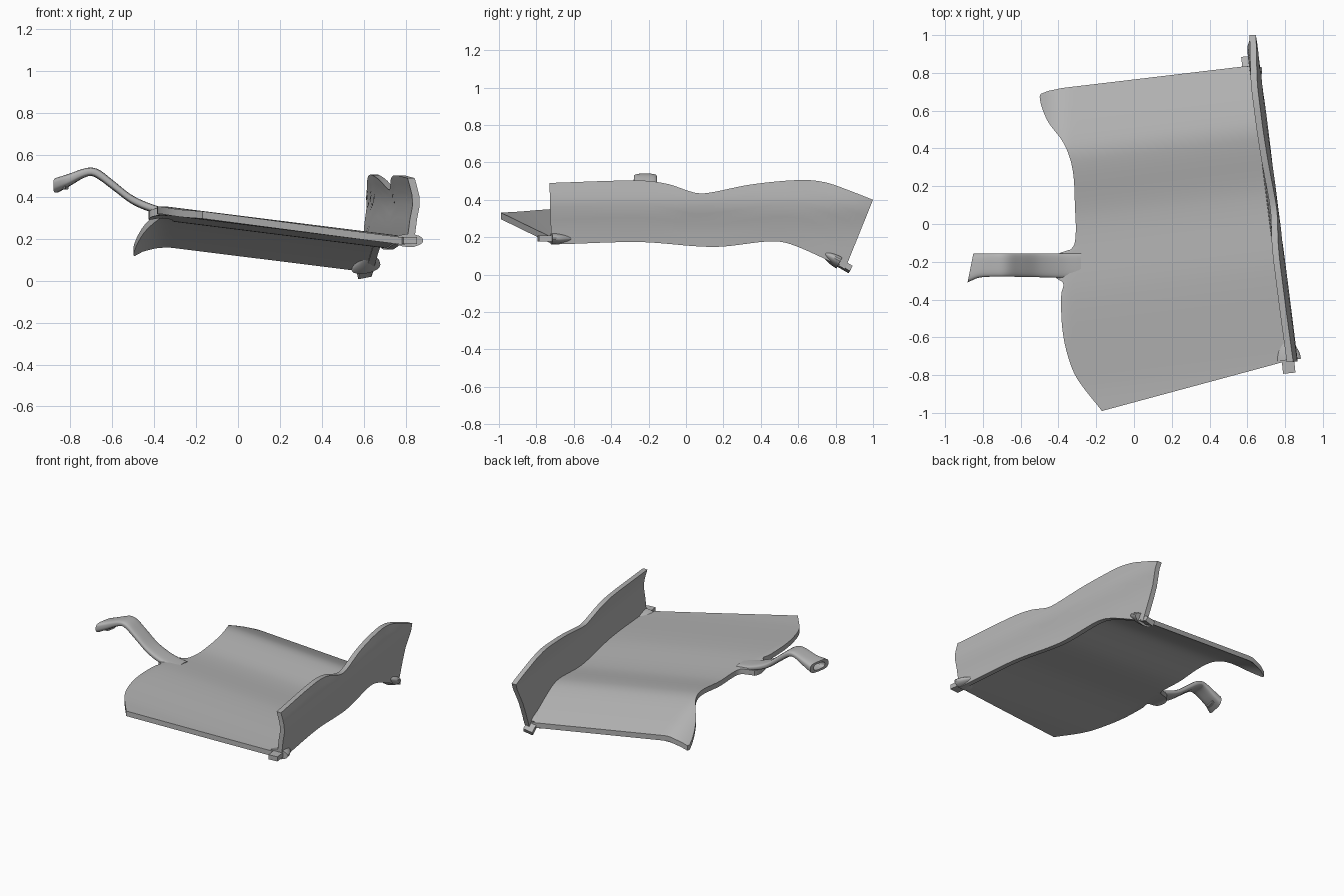
import bpy, bmesh, math
from mathutils import Vector

cube = bpy.data.objects.get("Cube")
if cube:
    bpy.data.objects.remove(cube, do_unlink=True)

grey = bpy.data.materials.new("plain grey")
grey.use_nodes = True
COLOR = (0.45, 0.45, 0.45, 1)
grey.diffuse_color = COLOR
grey.node_tree.nodes["Principled BSDF"].inputs["Base Color"].default_value = COLOR


def curve(pts, x):
    """Smooth interpolation through (x, value) points with rising x."""
    x = min(max(x, pts[0][0]), pts[-1][0])
    n = len(pts)
    i = 0
    while i < n - 2 and x > pts[i + 1][0]:
        i += 1

    def slope(k):
        a, b = pts[max(k - 1, 0)], pts[min(k + 1, n - 1)]
        return (b[1] - a[1]) / (b[0] - a[0])

    (x0, y0), (x1, y1) = pts[i], pts[i + 1]
    h = x1 - x0
    t = (x - x0) / h
    s = t * t * (3 - 2 * t)
    return (y0 + (y1 - y0) * s + h * slope(i) * t * (1 - t) ** 2
            - h * slope(i + 1) * t * t * (1 - t))


def loft(name, rings):
    """Skin even-sized rings and close both ends with strips of quads."""
    bm = bmesh.new()
    rows = [[bm.verts.new(p) for p in ring] for ring in rings]
    n = len(rows[0])
    for a, b in zip(rows, rows[1:]):
        for i in range(n):
            j = (i + 1) % n
            bm.faces.new((a[i], a[j], b[j], b[i]))
    for row in (rows[0], rows[-1]):
        for i in range(n // 2 - 1):
            bm.faces.new((row[i], row[i + 1], row[n - 2 - i], row[n - 1 - i]))
    bmesh.ops.recalc_face_normals(bm, faces=bm.faces)
    mesh = bpy.data.meshes.new(name)
    bm.to_mesh(mesh)
    bm.free()
    mesh.materials.append(grey)
    ob = bpy.data.objects.new(name, mesh)
    bpy.context.collection.objects.link(ob)
    bpy.ops.object.select_all(action='DESELECT')
    ob.select_set(True)
    bpy.context.view_layer.objects.active = ob
    bpy.ops.object.shade_smooth_by_angle(angle=math.radians(35))
    return ob


# Wavy underside profile, swept along a gently falling direction
WAVE = [(-.97, .275), (-.82, .27), (-.34, .275), (.065, .243), (.37, .268),
        (.47, .254), (.643, .18), (.776, .112)]


def under(x, y):
    curl = max(0, -.34 - x)
    return curve(WAVE, y - .12 * x) - .125 * x - 3 * curl * curl


def wall_x(y):
    return .83 - .128 * (y + .72)


# Curved sheet: each row runs from the shaped left edge to the wall
LEFT = [(-.99, -.17), (-.82, -.3), (-.7, -.35), (-.55, -.38), (-.37, -.385),
        (-.31, -.375), (-.28, -.42), (-.16, -.41), (-.135, -.335),
        (-.07, -.31), (.1, -.313), (.25, -.32), (.35, -.34), (.44, -.38),
        (.55, -.46), (.68, -.5), (.70, -.47), (.72, -.38)]
ROWS, COLS, THICK = 110, 24, .035
rings = []
for i in range(ROWS + 1):
    t = i / ROWS
    yl, yr = -.99 + 1.71 * t, -.72 + 1.56 * t
    xl, xr = curve(LEFT, yl), wall_x(yr)
    row = []
    for k in range(COLS + 1):
        s = (k / COLS) ** 1.5
        x, y = xl + (xr - xl) * s, yl + (yr - yl) * s
        row.append(Vector((x, y, under(x, y))))
    up = Vector((0, 0, THICK))
    rings.append([p + up for p in row] + row[::-1])
loft("curved_sheet", rings)

# Upright wall with a wavy top, bowed outward at mid height
TOP = [(-.73, .49), (-.25, .503), (-.1, .485), (.05, .437), (.12, .437),
       (.35, .482), (.62, .506), (.75, .492), (.88, .447), (1, .40)]
HEIGHTS = [0, .2, .4, .6, .75, .88, 1]
rings = []
for i in range(61):
    t = i / 60
    yb, yt = -.72 + 1.57 * t, -.73 + 1.73 * t
    zb, zt = under(wall_x(yb), yb) - .005, curve(TOP, yt)
    row = []
    for h in HEIGHTS:
        y, z = yb + (yt - yb) * h, zb + (zt - zb) * h
        bow = curve([(.05, -.005), (.25, 0), (.38, .02), (.5, -.008)], z)
        row.append(Vector((wall_x(y) + bow, y, z)))
    half = Vector((.017, 0, 0))
    rings.append([p + half for p in row] + [p - half for p in row[::-1]])
loft("upright_wall", rings)

# Arm with a flared, hollow tip
ARM_TOP = [(-.86, .49), (-.8, .51), (-.74, .533), (-.7, .54), (-.66, .528),
           (-.6, .482), (-.5, .405), (-.38, .355), (-.28, .335)]
ARM_LOW = [(-.86, .42), (-.8, .452), (-.74, .488), (-.7, .5), (-.66, .48),
           (-.6, .435), (-.5, .362), (-.38, .318), (-.28, .31)]
ARM_EDGE = [(-.86, -.31), (-.8, -.283), (-.6, -.28), (-.4, -.285), (-.28, -.285)]


def arm_ring(x, scale=1, shift=0):
    zt, zb, y0 = (curve(c, x) for c in (ARM_TOP, ARM_LOW, ARM_EDGE))
    y1 = -.155
    skew = .2 * max(0, min(1, (-.7 - x) / .15))
    ring = []
    for k in range(24):
        a = 2 * math.pi * (k + .5) / 24
        c, s = math.cos(a), math.sin(a)
        w = math.copysign(abs(c) ** .6, c) * (y1 - y0) / 2 * scale
        h = math.copysign(abs(s) ** .6, s) * (zt - zb) / 2 * scale
        ring.append((x + shift + skew * (w - .03), (y0 + y1) / 2 + w, (zt + zb) / 2 + h))
    return ring


rings = [arm_ring(-.28 - .58 * i / 40) for i in range(41)]
rings += [arm_ring(-.86, .6), arm_ring(-.86, .55, .05)]
loft("arm", rings)


# Bullet-shaped end fittings, each with a flat peg pointing outward
def fitting(name, origin, axis, side):
    o, f, r = Vector(origin), Vector(axis).normalized(), Vector(side).normalized()
    u = f.cross(r).normalized()
    rings = []
    for i in range(9):
        t = i / 8
        w = math.sin(math.pi / 2 * (.06 + .94 * t))
        rings.append([o + f * (.13 * (t - 1))
                      + r * (.07 * w * math.cos(a)) + u * (.031 * w * math.sin(a))
                      for a in (2 * math.pi * (k + .5) / 20 for k in range(20))])
    loft(name + "_bullet", rings)
    loft(name + "_peg", [[o + f * s + r * (.033 * a) + u * (.016 * b)
                          for a, b in ((-1, -1), (1, -1), (1, 1), (-1, 1))]
                         for s in (-.02, .07)])


fitting("front_fitting", (.815, -.72, .192), (.1, -1, 0), (1, .1, 0))
fitting("back_fitting", (.61, .82, .062), (-.1, .86, -.5), (1, .1, .2))
